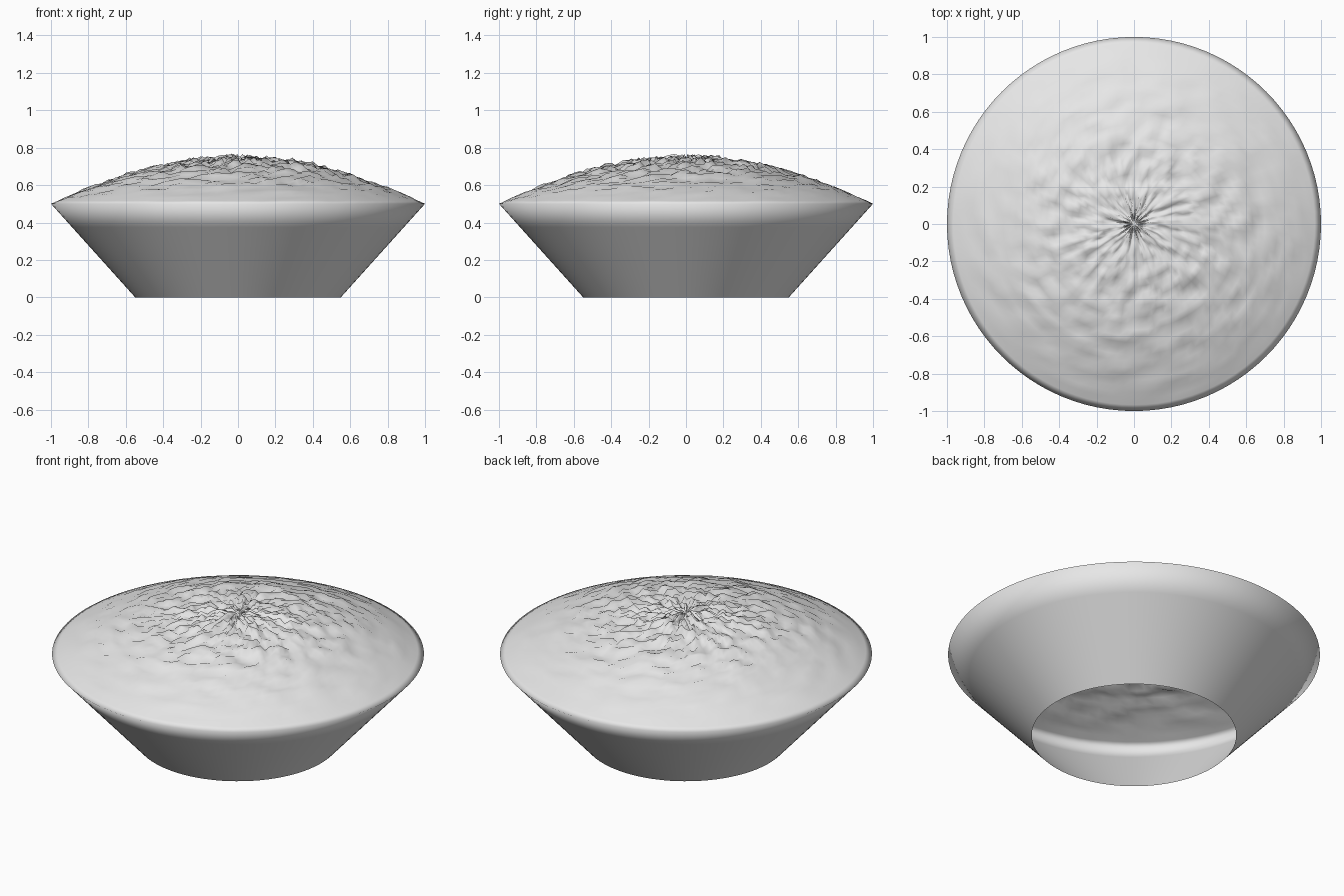
import bpy, math, random

cube = bpy.data.objects.get("Cube")
if cube:
    bpy.data.objects.remove(cube, do_unlink=True)

random.seed(4)
SEGMENTS, RINGS = 96, 30
RIM_Z, DOME_RISE, ROUGHNESS = 0.5, 0.24, 0.03

grey = bpy.data.materials.new("plain_grey")
grey.use_nodes = True
grey.diffuse_color = (0.8, 0.8, 0.8, 1)
grey.node_tree.nodes["Principled BSDF"].inputs["Base Color"].default_value = (0.8, 0.8, 0.8, 1)


def ring(radius, height):
    """One circle of points; height is a function of the segment number."""
    return [(radius * math.cos(math.tau * s / SEGMENTS),
             radius * math.sin(math.tau * s / SEGMENTS), height(s))
            for s in range(SEGMENTS)]


def bridge(lower, upper):
    """Quads between two neighbouring rings."""
    faces = []
    for s in range(SEGMENTS):
        t = (s + 1) % SEGMENTS
        faces.append((lower * SEGMENTS + s, lower * SEGMENTS + t,
                      upper * SEGMENTS + t, upper * SEGMENTS + s))
    return faces


# Flared, open-bottomed wall with the rough mound closing its rim
rings = [ring(0.55 + 0.45 * k / 4, lambda s, k=k: RIM_Z * k / 4) for k in range(5)]
for k in range(1, RINGS):
    r = 1 - k / RINGS
    base = RIM_Z + DOME_RISE * (1 - r * r)
    amount = ROUGHNESS * min(1, 1.5 * (1 - r))
    noise = [random.uniform(-1, 1) for s in range(SEGMENTS)]
    rings.append(ring(r, lambda s: base + amount * (
        0.7 * noise[s] + 0.3 * noise[s - 1])))

verts = [point for circle in rings for point in circle]
faces = [face for k in range(len(rings) - 1) for face in bridge(k, k + 1)]

# Fan closing the top of the mound
centre, last = len(verts), (len(rings) - 1) * SEGMENTS
verts.append((0, 0, RIM_Z + DOME_RISE))
faces += [(last + s, last + (s + 1) % SEGMENTS, centre) for s in range(SEGMENTS)]

mesh = bpy.data.meshes.new("heaped_bowl")
mesh.from_pydata(verts, [], faces)
mesh.materials.append(grey)
mesh.shade_smooth()
bowl = bpy.data.objects.new("heaped_bowl", mesh)
bpy.context.collection.objects.link(bowl)
